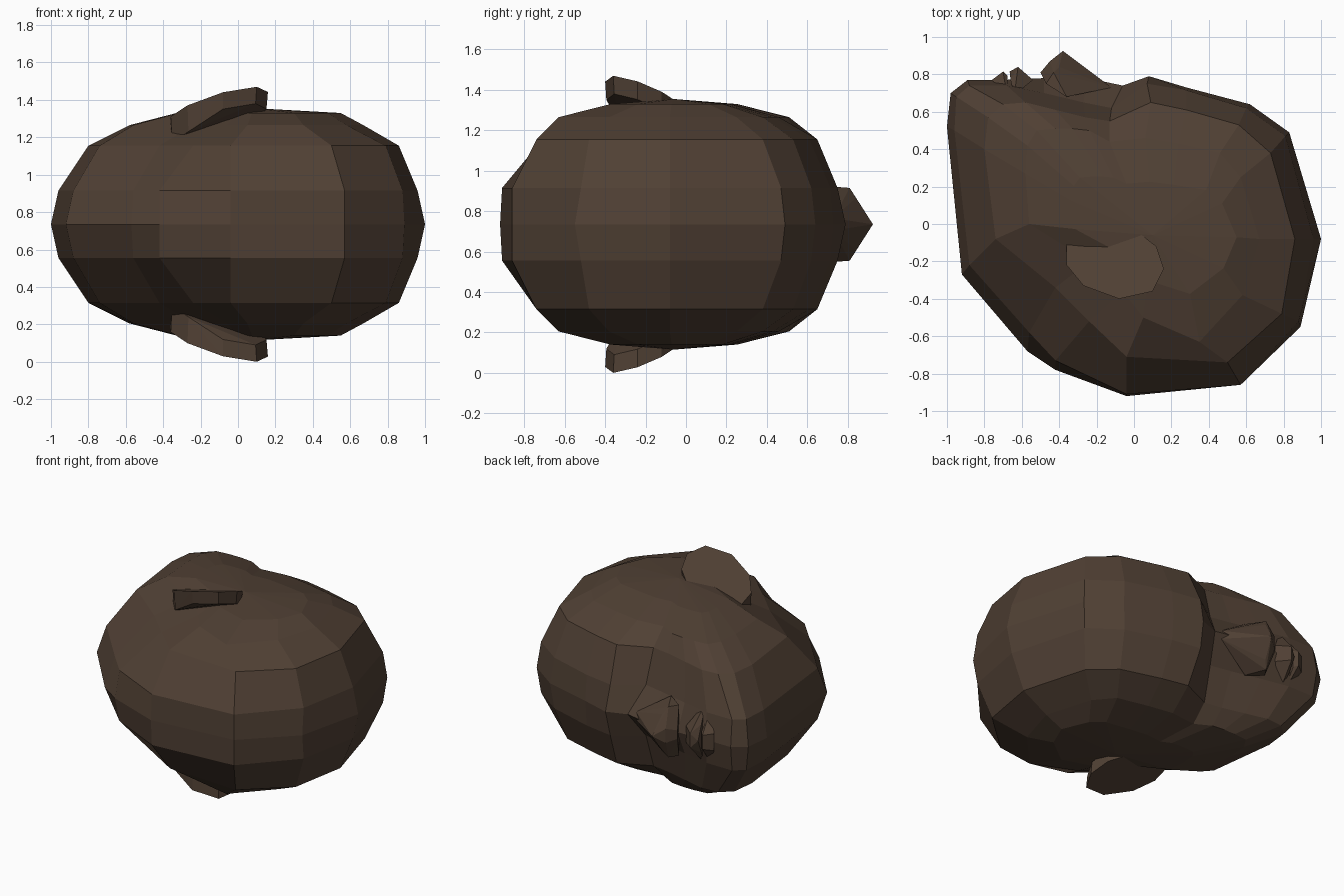
import bpy, bmesh

if "Cube" in bpy.data.objects:
    bpy.data.objects.remove(bpy.data.objects["Cube"])

MID = 0.735  # the head lies on its side, so the mirror plane is horizontal

skin = bpy.data.materials.new("dark_brown")
skin.diffuse_color = (0.08, 0.051, 0.034, 1)
skin.use_nodes = True
skin.node_tree.nodes["Principled BSDF"].inputs["Base Color"].default_value = skin.diffuse_color


def finish(bm, name):
    bmesh.ops.recalc_face_normals(bm, faces=bm.faces)
    me = bpy.data.meshes.new(name)
    bm.to_mesh(me)
    bm.free()
    me.materials.append(skin)
    ob = bpy.data.objects.new(name, me)
    bpy.context.collection.objects.link(ob)
    return ob


def hull(name, half_points):
    """Convex part from (x, y, offset) points mirrored about the middle."""
    bm = bmesh.new()
    for x, y, d in half_points:
        for s in ((1, -1) if d else (1,)):
            bm.verts.new((x, y, MID + s * d))
    bmesh.ops.convex_hull(bm, input=bm.verts)
    return finish(bm, name)


# Head outlines: chin, face, brow, crown, back and nape, from middle to side
middle = [(-1, .52), (-.98, .70), (-.89, .77), (-.70, .77), (-.48, .78),
          (-.25, .78), (-.06, .74), (.08, .79), (.28, .73), (.62, .64),
          (.83, .49), (1, -.08), (.89, -.55), (.57, -.86), (-.04, -.92),
          (-.42, -.78), (-.57, -.68), (-.92, -.27)]
inner = [(-.96, .50), (-.95, .68), (-.88, .74), (-.68, .74), (-.48, .70),
         (-.27, .65), (-.12, .62), (.07, .75), (.28, .715), (.60, .62),
         (.81, .47), (.96, -.08), (.88, -.52), (.57, -.86), (-.04, -.91),
         (-.42, -.73), (-.56, -.58), (-.88, -.22)]
outer = [(-.80, .40), (-.78, .57), (-.70, .64), (-.58, .65), (-.42, .61),
         (-.26, .57), (-.13, .55), (.09, .65), (.28, .61), (.56, .53),
         (.73, .38), (.86, -.08), (.79, -.48), (.50, -.74), (-.04, -.71),
         (-.24, -.52), (-.42, -.34), (-.74, -.08)]
side = [(-.58, .27), (-.57, .42), (-.52, .50), (-.42, .51), (-.33, .51),
        (-.24, .50), (-.13, .44), (.06, .46), (.24, .43), (.46, .38),
        (.57, .25), (.67, -.08), (.58, -.38), (.35, -.63), (.05, -.50),
        (-.06, -.36), (-.24, -.20), (-.56, .0)]
cap = [(.12 + (x - .12) * (.78 if x > .12 else .64), -.06 + (y + .06) * .55)
       for x, y in side]
half = [(inner, .18), (outer, .42), (side, .53), (cap, .595)]
levels = [(r, -d) for r, d in reversed(half)] + [(middle, 0)] + half

bm = bmesh.new()
rings = [[bm.verts.new((x, y, MID + d)) for x, y in r] for r, d in levels]
n = len(middle)
for a, b in zip(rings, rings[1:]):
    for i in range(n):
        j = (i + 1) % n
        bm.faces.new((a[i], a[j], b[j], b[i]))
for ring, d in ((rings[0], -.62), (rings[-1], .62)):
    c = bm.verts.new((.1, -.06, MID + d))
    for i in range(n):
        bm.faces.new((ring[i], ring[(i + 1) % n], c))
finish(bm, "head")

# Nose: narrow bridge spreading to the tip and nostril wings
hull("nose", [(-.12, .73, .03), (-.24, .81, .02), (-.38, .925, 0),
              (-.45, .87, .05), (-.50, .81, .03), (-.40, .84, .13),
              (-.43, .81, .18), (-.47, .75, .18), (-.36, .68, .19)])

# Lips
hull("upper_lip", [(-.54, .77, .06), (-.62, .84, .05), (-.665, .815, 0),
                   (-.66, .77, .1), (-.64, .69, .22)])
hull("lower_lip", [(-.675, .79, .06), (-.70, .815, .05), (-.76, .77, .06),
                   (-.68, .69, .2)])

# Ears: tilted slabs standing off both sides of the head
outline = [(-.36, -.08), (-.17, -.10), (.03, -.05), (.12, -.12), (.16, -.24),
           (.10, -.36), (-.08, -.40), (-.27, -.33), (-.36, -.22)]
for name, s in (("upper_ear", 1), ("lower_ear", -1)):
    bm = bmesh.new()
    for x, y in outline:
        d = 0.62 + .24 * x - .35 * (y + .1)
        thick = .09 if x > -.1 else .14
        for drop, k in ((0, 1), (thick, .97)):
            bm.verts.new((-.1 + (x + .1) * k, -.2 + (y + .2) * k,
                          MID + s * (d - drop)))
    bmesh.ops.convex_hull(bm, input=bm.verts)
    finish(bm, name)
